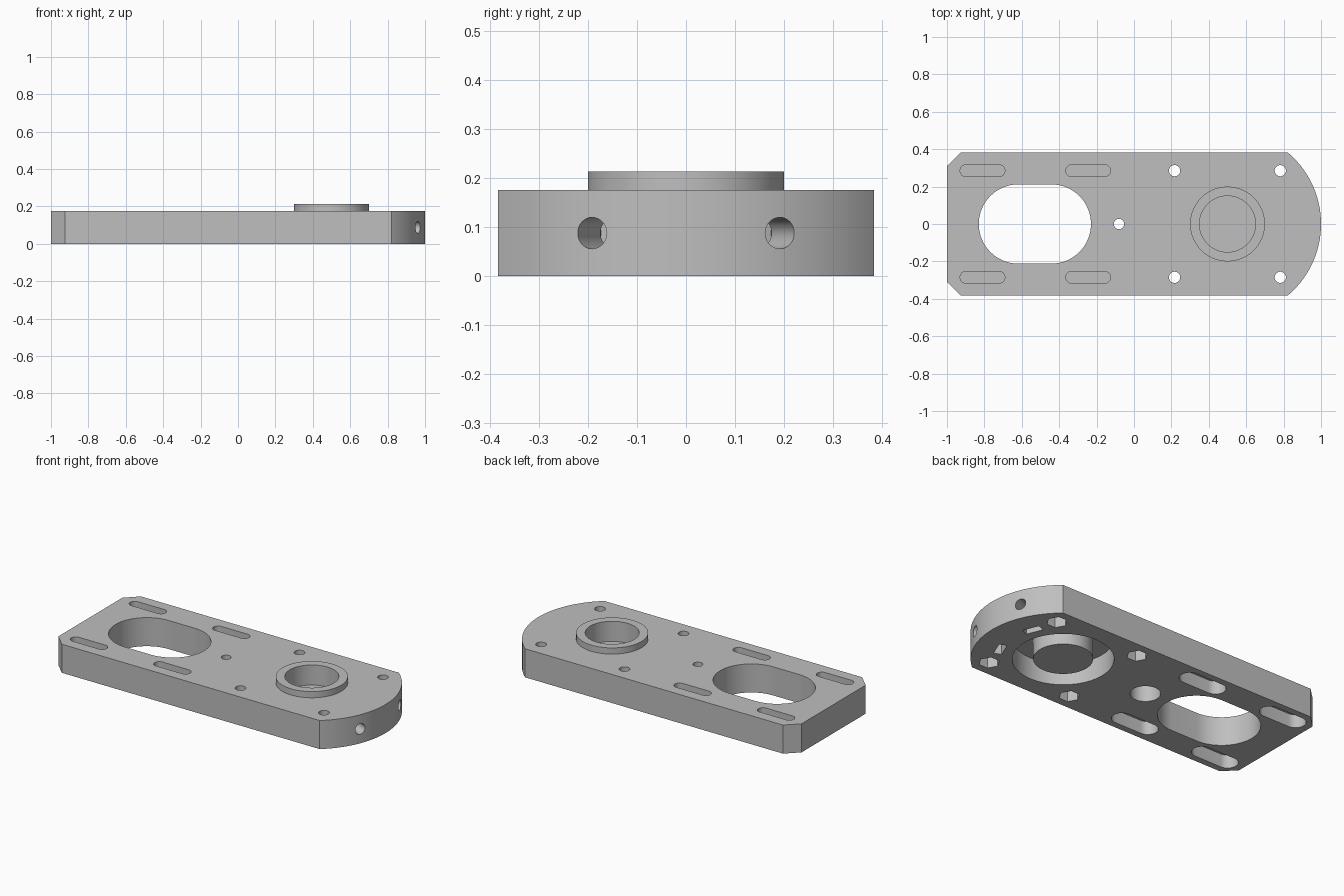
import bpy
import bmesh
from math import pi, cos, sin, radians

cube = bpy.data.objects.get("Cube")
if cube:
    bpy.data.objects.remove(cube, do_unlink=True)

THICK = 0.175        # plate thickness
BOSS_TOP = 0.213
HUB_X = 0.5          # centre of the rounded end
OVER = 0.05          # how far cutters reach past a face

grey = bpy.data.materials.new("plain grey")
grey.use_nodes = True
colour = (0.52, 0.52, 0.52, 1)
grey.diffuse_color = colour
grey.node_tree.nodes["Principled BSDF"].inputs["Base Color"].default_value = colour


def arc(cx, cy, r, start, end, n):
    """Points along a circular arc, angles in degrees."""
    angles = [radians(start + (end - start) * i / n) for i in range(n + 1)]
    return [(cx + r * cos(a), cy + r * sin(a)) for a in angles]


def circle(cx, cy, r, n=64):
    return arc(cx, cy, r, 0, 360, n)[:-1]


def slot(x0, x1, cy, r, n=16):
    """Stadium outline whose rounded ends reach x0 and x1."""
    return arc(x1 - r, cy, r, -90, 90, n) + arc(x0 + r, cy, r, 90, 270, n)


def prism(name, outline, z0, z1):
    """Extrude a closed outline between two heights."""
    bm = bmesh.new()
    base = bm.faces.new([bm.verts.new((x, y, z0)) for x, y in outline])
    top = bmesh.ops.extrude_face_region(bm, geom=[base])["geom"]
    verts = [v for v in top if isinstance(v, bmesh.types.BMVert)]
    bmesh.ops.translate(bm, verts=verts, vec=(0, 0, z1 - z0))
    bmesh.ops.recalc_face_normals(bm, faces=bm.faces)
    mesh = bpy.data.meshes.new(name)
    bm.to_mesh(mesh)
    bm.free()
    mesh.materials.append(grey)
    obj = bpy.data.objects.new(name, mesh)
    bpy.context.collection.objects.link(obj)
    return obj


def cut(target, cutter):
    """Subtract the cutter from the target, then discard it."""
    cutter.hide_render = True
    mod = target.modifiers.new("cut", "BOOLEAN")
    mod.operation = "DIFFERENCE"
    mod.solver = "EXACT"
    mod.object = cutter
    bpy.context.view_layer.objects.active = target
    bpy.ops.object.modifier_apply(modifier=mod.name)
    bpy.data.objects.remove(cutter, do_unlink=True)


def cut_prism(target, outline, z0, z1):
    cut(target, prism("cutter", outline, z0, z1))


# Plate: chamfered at one end, rounded at the other
half = 0.383
end_angle = 50
outline = [(-1, 0.31), (-1, -0.31), (-0.925, -half)]
outline += arc(HUB_X, 0, 0.5, -end_angle, end_angle, 48) + [(-0.925, half)]
plate = prism("mounting_plate", outline, 0, THICK)

# Large oval opening
cut_prism(plate, slot(-0.83, -0.23, 0, 0.212, 32), -OVER, THICK + OVER)

# Hub: wide pocket underneath, bore from above
pocket_top = 0.13
bore_floor = 0.09
cut_prism(plate, circle(HUB_X, 0, 0.275, 96), -OVER, pocket_top)
cut_prism(plate, circle(HUB_X, 0, 0.15), bore_floor, THICK + OVER)

# Small centre hole, counterbored underneath
cut_prism(plate, circle(-0.08, 0, 0.083, 40), -OVER, 0.1)
cut_prism(plate, circle(-0.08, 0, 0.028, 32), 0, THICK + OVER)

for side in (-1, 1):
    y = side * 0.285
    # Adjustment slots, wider underneath, with a thin web between
    for x0 in (-0.93, -0.365):
        x1 = x0 + 0.24
        cut_prism(plate, slot(x0, x1, y, 0.031), 0.09, THICK + OVER)
        cut_prism(plate, slot(x0 - 0.028, x1 + 0.028, y, 0.058), -OVER, 0.08)
    # Screw holes with hexagonal nut recesses
    for x in (0.217, 0.782):
        cut_prism(plate, circle(x, y, 0.058, 6), -OVER, 0.07)
        cut_prism(plate, circle(x, y, 0.03, 32), 0, THICK + OVER)
    # Radial set screw holes through the rounded end, with nut slots
    angle = side * pi / 8
    bore = prism("cutter", circle(0, 0, 0.032, 32), 0.24, 0.6)
    bore.rotation_euler = (0, pi / 2, angle)
    bore.location = (HUB_X, 0, THICK / 2)
    cut(plate, bore)
    w, r0, r1 = 0.05, 0.333, 0.378
    box = prism("cutter", [(r0, -w), (r1, -w), (r1, w), (r0, w)], -OVER, 0.14)
    box.rotation_euler.z = angle
    box.location.x = HUB_X
    cut(plate, box)

# Raised collar on top
collar = prism("raised_collar", circle(HUB_X, 0, 0.2), THICK, BOSS_TOP)
cut_prism(collar, circle(HUB_X, 0, 0.15), THICK - OVER, BOSS_TOP + OVER)

# Cup closing the bore, hanging inside the pocket
cup = prism("bore_cup", circle(HUB_X, 0, 0.162), 0.002, pocket_top)
cut_prism(cup, circle(HUB_X, 0, 0.15), bore_floor, THICK)

# Smooth curved walls, keep hard edges sharp
bpy.ops.object.select_all(action="DESELECT")
for obj in (plate, collar, cup):
    obj.select_set(True)
bpy.context.view_layer.objects.active = plate
bpy.ops.object.shade_smooth_by_angle(angle=radians(30))
